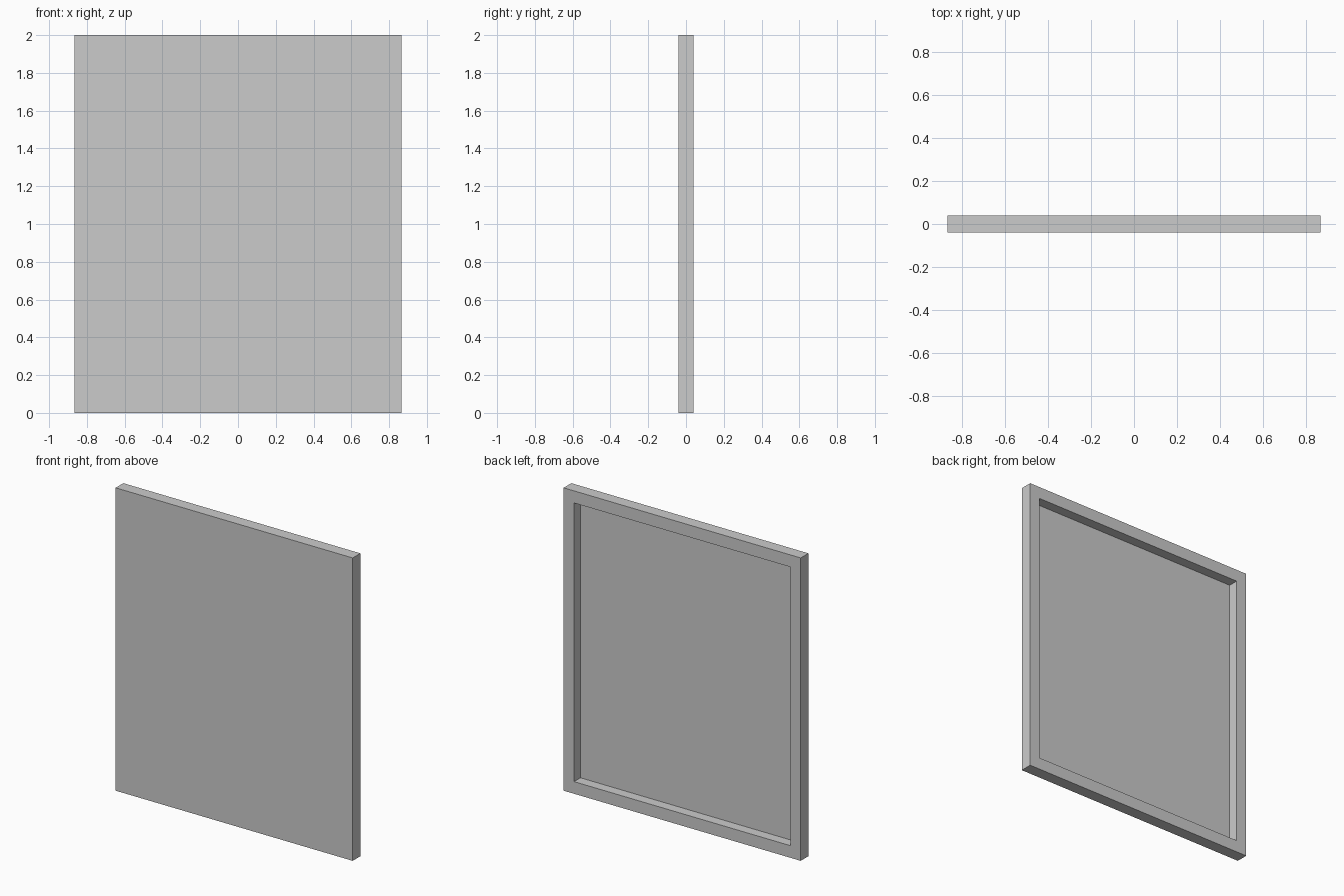
import bpy

if "Cube" in bpy.data.objects:
    bpy.data.objects.remove(bpy.data.objects["Cube"])

W, D, H = 1.732, 0.08, 2.0       # overall size
SIDE, RAIL = 0.076, 0.08         # border widths
FLOOR = -0.027                   # y of the recessed panel face


def box(name, x0, x1, y0, y1, z0, z1):
    verts = [(x, y, z) for x in (x0, x1) for y in (y0, y1) for z in (z0, z1)]
    faces = [(0, 1, 3, 2), (4, 6, 7, 5), (0, 4, 5, 1),
             (2, 3, 7, 6), (0, 2, 6, 4), (1, 5, 7, 3)]
    mesh = bpy.data.meshes.new(name)
    mesh.from_pydata(verts, [], faces)
    obj = bpy.data.objects.new(name, mesh)
    bpy.context.collection.objects.link(obj)
    return obj


# Solid slab with a flat front
panel = box("framed_panel", -W / 2, W / 2, -D / 2, D / 2, 0, H)

# Rectangular recess cut into the back, leaving a raised border
cutter = box("recess_cutter", -W / 2 + SIDE, W / 2 - SIDE, FLOOR, D, RAIL, H - RAIL)
cutter.hide_render = True
cutter.hide_set(True)

cut = panel.modifiers.new("recess", 'BOOLEAN')
cut.operation = 'DIFFERENCE'
cut.solver = 'EXACT'
cut.object = cutter
